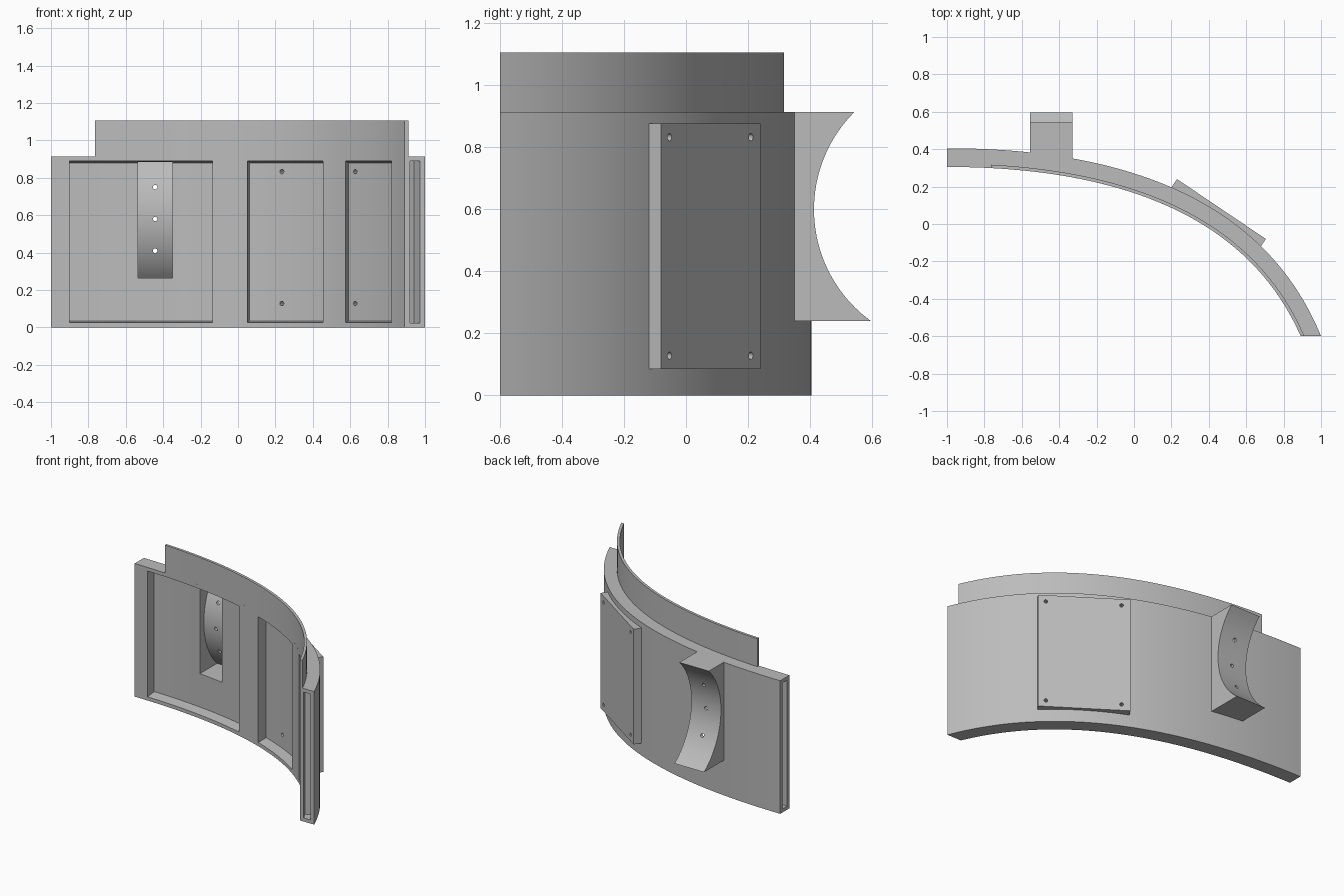
import bpy, bmesh, math
from mathutils import Vector, Matrix

if "Cube" in bpy.data.objects:
    bpy.data.objects.remove(bpy.data.objects["Cube"])

grey = bpy.data.materials.new("plain grey")
grey.use_nodes = True
grey.diffuse_color = (0.5, 0.5, 0.5, 1)
grey.node_tree.nodes["Principled BSDF"].inputs["Base Color"].default_value = grey.diffuse_color

WALL_TOP, THICK, END_Y = 0.915, 0.1, -0.6
# Control points of the outer wall curve in plan
CURVE = [Vector(p) for p in ((-1, 0.405), (-0.2, 0.405), (0.67, 0.21), (1, END_Y))]


def plan(t, depth):
    """Point on the wall curve, moved inward by depth."""
    a, b, c, d = CURVE
    s = 1 - t
    pos = a * s**3 + b * 3 * s * s * t + c * 3 * s * t * t + d * t**3
    tan = ((b - a) * s * s + (c - b) * 2 * s * t + (d - c) * t * t).normalized()
    return pos + Vector((tan.y, -tan.x)) * depth


def t_at(depth, axis, value):
    """Curve parameter where the offset curve reaches an x or y value."""
    lo, hi = 0.0, 1.1
    sign = 1 if axis == 0 else -1
    for _ in range(40):
        mid = (lo + hi) / 2
        if sign * (plan(mid, depth)[axis] - value) < 0:
            lo = mid
        else:
            hi = mid
    return lo


def finish(name, bm):
    bmesh.ops.recalc_face_normals(bm, faces=bm.faces)
    mesh = bpy.data.meshes.new(name)
    bm.to_mesh(mesh)
    bm.free()
    obj = bpy.data.objects.new(name, mesh)
    bpy.context.collection.objects.link(obj)
    mesh.materials.append(grey)
    return obj


def loft(name, rings):
    bm = bmesh.new()
    rows = [[bm.verts.new(p) for p in ring] for ring in rings]
    n = len(rows[0])
    for r, q in zip(rows, rows[1:]):
        for i in range(n):
            j = (i + 1) % n
            bm.faces.new((r[i], r[j], q[j], q[i]))
    bm.faces.new(rows[0])
    bm.faces.new(rows[-1][::-1])
    return finish(name, bm)


def sweep(name, section, start, stop, steps=48):
    """Sweep a (depth, z) section along the wall between two end rules."""
    rings = []
    for k in range(steps + 1):
        ring = []
        for depth, z in section:
            t0, t1 = start(depth), stop(depth)
            ring.append((*plan(t0 + (t1 - t0) * k / steps, depth), z))
        rings.append(ring)
    return loft(name, rings)


def rect(d0, d1, z0, z1):
    return [(d0, z0), (d1, z0), (d1, z1), (d0, z1)]


def rod(name, start, end, radius=0.012):
    start, end = Vector(start), Vector(end)
    axis = end - start
    bm = bmesh.new()
    spin = axis.to_track_quat('Z', 'Y').to_matrix().to_4x4()
    bmesh.ops.create_cone(bm, cap_ends=True, segments=16, radius1=radius, radius2=radius,
                          depth=axis.length,
                          matrix=Matrix.Translation((start + end) / 2) @ spin)
    return finish(name, bm)


def combine(target, tool, operation):
    mod = target.modifiers.new("bool", 'BOOLEAN')
    mod.operation, mod.solver, mod.object = operation, 'EXACT', tool
    bpy.context.view_layer.objects.active = target
    bpy.ops.object.modifier_apply(modifier=mod.name)
    bpy.data.objects.remove(tool)


def at_end(depth):
    return t_at(depth, 1, END_Y)


def at_start(depth):
    return 0.0


# Curved wall
wall = sweep("curved_wall", rect(0, THICK, 0, WALL_TOP), at_start, at_end)

# Thin lip on the inner top edge
lip = sweep("top_lip", rect(0.082, THICK, WALL_TOP, 1.107),
            lambda d: t_at(d, 0, -0.765), at_end)


# Saddle bracket: block with a concave cylindrical back
def saddle(name, x0, x1, y_in, z0, z1, radius):
    cy, cz, n = 0.858, 0.6, 32
    profile = [(y_in, z1), (y_in, z0)]
    for k in range(n + 1):
        z = z0 + (z1 - z0) * k / n
        profile.append((cy - math.sqrt(radius**2 - (z - cz)**2), z))
    return loft(name, [[(x, y, z) for y, z in profile] for x in (x0, x1)])


combine(wall, saddle("bracket", -0.555, -0.33, 0.32, 0.24, WALL_TOP, 0.445), 'UNION')

# Flat mounting plate on the outside
along = Vector((0.475, -0.32)).normalized()
out = Vector((-along.y, along.x))
corner_a, corner_b = Vector((0.23, 0.24)), Vector((0.705, -0.08))
outline = [corner_a, corner_b, corner_b - out * 0.053, corner_a - out * 0.053]
combine(wall, loft("plate", [[(*p, z) for p in outline] for z in (0.085, 0.877)]), 'UNION')

# Recessed pockets in the inner face, slightly tapered
FLOOR = 0.03
for x0, x1, lean in ((-0.9, -0.135, 0), (0.05, 0.455, 0.012), (0.575, 0.82, 0.015)):
    section = [(FLOOR, 0.035), (0.13, 0.021), (0.13, 0.894), (FLOOR, 0.88)]
    cutter = sweep("pocket", section,
                   lambda d: t_at(d, 0, x0 + lean * (THICK - d) / (THICK - FLOOR)),
                   lambda d: t_at(d, 0, x1), 24)
    combine(wall, cutter, 'DIFFERENCE')

# Slots in both end faces
for t0, t1 in ((-0.02, 0.02), (0.965, 1.02)):
    cutter = sweep("end_slot", rect(0.025, 0.075, 0.025, 0.89),
                   lambda d: t0, lambda d: t1, 6)
    combine(wall, cutter, 'DIFFERENCE')

# Hollow inside the bracket, open to the front
combine(wall, saddle("hollow", -0.535, -0.35, 0.2, 0.265, 0.885, 0.465), 'DIFFERENCE')

# Screw holes through bracket and plate
for z in (0.41, 0.58, 0.75):
    combine(wall, rod("hole", (-0.443, 0.3, z), (-0.443, 0.65, z)), 'DIFFERENCE')
for dist in (0.055, 0.525):
    p = corner_a + along * dist
    for z in (0.128, 0.833):
        combine(wall, rod("hole", (*(p - out * 0.14), z), (*(p + out * 0.05), z)), 'DIFFERENCE')

# Smooth shading with sharp edges kept
bpy.ops.object.select_all(action='DESELECT')
for obj in (wall, lip):
    obj.select_set(True)
bpy.context.view_layer.objects.active = wall
bpy.ops.object.shade_smooth_by_angle(angle=math.radians(25))
